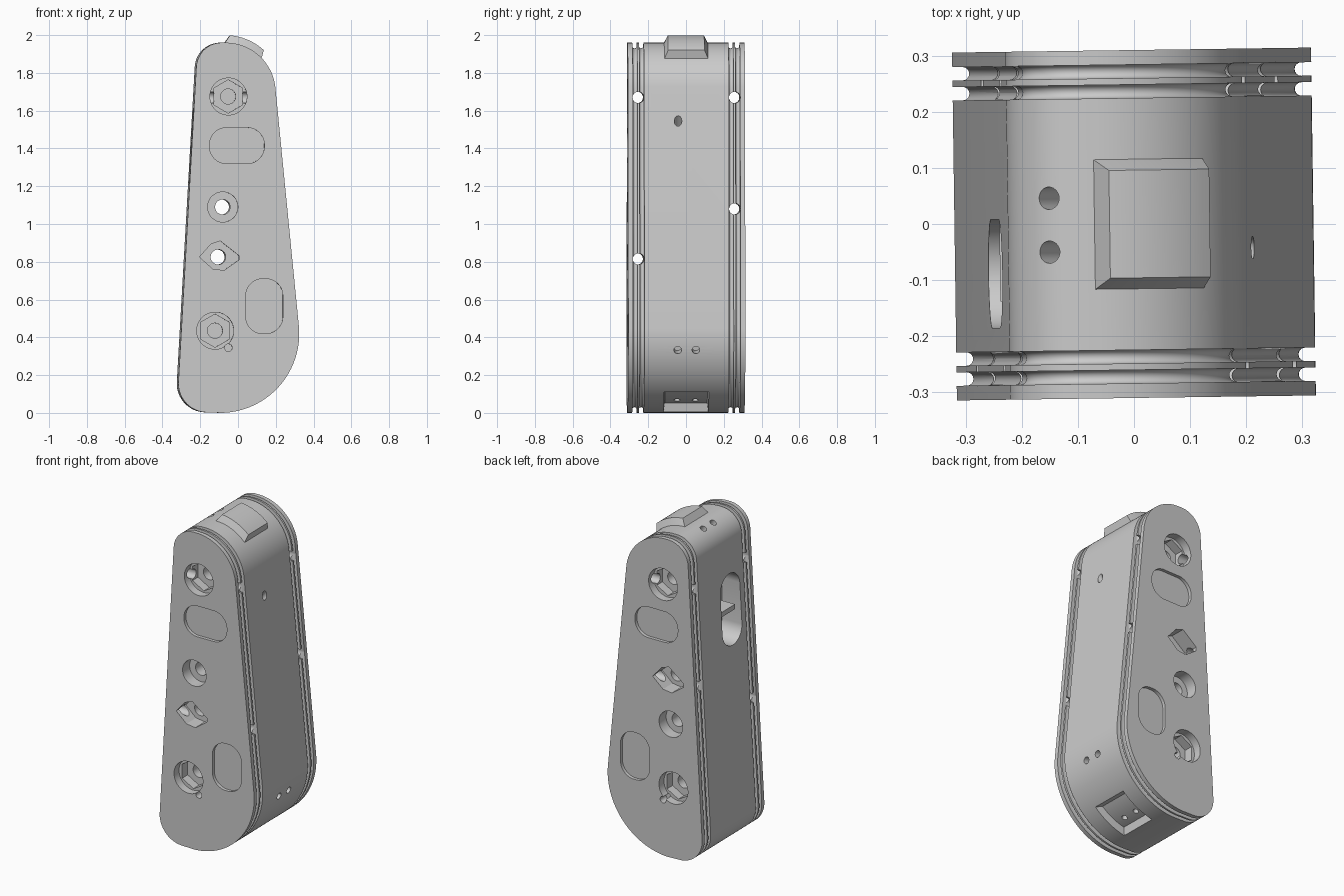
import bpy, bmesh
from math import sin, cos, pi, radians
from mathutils import Vector, Matrix

cube = bpy.data.objects.get("Cube")
if cube:
    bpy.data.objects.remove(cube)

grey = bpy.data.materials.new("plain grey")
grey.use_nodes = True
grey.diffuse_color = (0.6, 0.6, 0.6, 1)
grey.node_tree.nodes["Principled BSDF"].inputs["Base Color"].default_value = (0.6, 0.6, 0.6, 1)

TURN = Matrix.Rotation(radians(0.8), 4, "Z")


def make(name, bm):
    bmesh.ops.recalc_face_normals(bm, faces=bm.faces)
    mesh = bpy.data.meshes.new(name)
    bm.to_mesh(mesh)
    bm.free()
    mesh.materials.append(grey)
    ob = bpy.data.objects.new(name, mesh)
    bpy.context.collection.objects.link(ob)
    return ob


def bridge(name, rings):
    """Closed skin through matching rings of points."""
    bm = bmesh.new()
    rows = [[bm.verts.new(p) for p in ring] for ring in rings]
    n = len(rows[0])
    for a, b in zip(rows, rows[1:]):
        for i in range(n):
            j = (i + 1) % n
            bm.faces.new((a[i], a[j], b[j], b[i]))
    bm.faces.new(rows[0])
    bm.faces.new(rows[-1])
    return make(name, bm)


def outline(right, left, inset, n):
    """Outline wrapped round circles (x, z, radius), each half round its own set."""
    pts = []
    for i in range(n):
        t = 2 * pi * (i + 0.5) / n
        circles = right if cos(t) > 0 else left
        x, z, r = max(circles, key=lambda c: c[0] * cos(t) + c[1] * sin(t) + c[2])
        pts.append((x + (r - inset) * cos(t), z + (r - inset) * sin(t)))
    return pts


def loft(name, right, left, sections, n=32):
    return bridge(name, [[(x, y, z) for x, z in outline(right, left, d, n)] for y, d in sections])


def wedge(name, centre, wide, narrow, steps=12):
    """Curved block with sloping sides; wide and narrow are (radius, from, to, half depth)."""
    rings = []
    for i in range(steps + 1):
        ring = []
        for (r, a, b, h), sides in ((wide, (-1, 1)), (narrow, (1, -1))):
            t = radians(a + (b - a) * i / steps)
            ring += [(centre[0] + r * cos(t), s * h, centre[1] + r * sin(t)) for s in sides]
        rings.append(ring)
    return bridge(name, rings)


# Body: wrapped outline with two round grooves near each face
TOP, TOP_LEFT = (-0.07, 1.695, 0.265), (-0.09, 1.825, 0.135)
BOTTOM, BOTTOM_LEFT = (-0.1, 0.42, 0.42), (-0.167, 0.156, 0.153)


def groove(mid, r=0.012, depth=0.03):
    arc = [(mid - r * cos(pi * k / 8), depth - r + r * sin(pi * k / 8)) for k in range(9)]
    return [(mid - r, 0)] + arc + [(mid + r, 0)]


sections = [(-0.31, 0)]
for mid in (-0.272, -0.2365, 0.2365, 0.272):
    sections += groove(mid)
sections.append((0.31, 0))
body = loft("body", [TOP, BOTTOM], [TOP_LEFT, BOTTOM_LEFT], sections, 144)

cutters = []


def cut(ob):
    ob.hide_render = True
    cutters.append(ob)
    return ob


def drill(start, direction, r, length):
    circle = [(0, 0, r)]
    ob = cut(loft("drill_cutter", circle, circle, [(0, 0), (length, 0)], 24))
    turn = Vector((0, 1, 0)).rotation_difference(Vector(direction)).to_matrix().to_4x4()
    ob.data.transform(Matrix.Translation(start) @ turn)


def radial(circle, degrees, y, r, depth):
    t = radians(degrees)
    d = Vector((cos(t), 0, sin(t)))
    start = Vector((circle[0], y, circle[1])) + d * (circle[2] - depth)
    drill(start, d, r, depth + 0.1)


NUT = [(-0.1, 0), (-0.04, 0.068), (0.01, 0.085), (0.108, 0.008),
       (0.108, -0.015), (0.03, -0.07), (-0.03, -0.062)]

# Recesses in the front and back faces
for side in (-1, 1):
    def pocket(circles, depth, n=32):
        cut(loft("pocket_cutter", circles, circles, [(side * (0.31 - depth), 0), (side * 0.35, 0)], n))

    # Shallow rounded panels
    pocket([(-0.01 + s * 0.055, 1.415 + t * 0.005, 0.09) for s in (-1, 1) for t in (-1, 1)], 0.02, 48)
    pocket([(0.135 + s * 0.008, 0.565 + t * 0.055, 0.09) for s in (-1, 1) for t in (-1, 1)], 0.02, 48)
    # Stepped hexagonal sockets
    for x, z in ((-0.055, 1.675), (-0.125, 0.435)):
        pocket([(x, z, 0.098)], 0.05)
        pocket([(x, z, 0.088)], 0.105, 6)
        pocket([(x, z, 0.04)], 0.17)
    pocket([(-0.055, 0.345, 0.02)], 0.06)
    # Bolt head recess on one face, pointed nut recess on the other
    round_at, nut_at = (-0.085, 1.09), (-0.108, 0.825)
    if side > 0:
        round_at, nut_at = nut_at, round_at
    pocket([(*round_at, 0.08)], 0.07)
    cut(bridge("nut_cutter", [[(nut_at[0] - side * x, y, nut_at[1] + z) for x, z in NUT]
                              for y in (side * 0.215, side * 0.35)]))
    # Cross holes reaching the edges
    for z in (1.67, nut_at[1] - 0.01):
        drill((-0.5, side * 0.255, z), (1, 0, 0), 0.03, 1)

# Bolt holes right through
for x, z in ((-0.085, 1.09), (-0.108, 0.825)):
    drill((x, -0.5, z), (0, 1, 0), 0.04, 1)

# Small holes round the rim
for y in (-0.048, 0.048):
    radial(TOP_LEFT, 117, y, 0.02, 0.08)
    radial(BOTTOM, -12, y, 0.02, 0.08)
    radial(BOTTOM, -70, y, 0.016, 0.12)
# Slanted hole in the wide-angled side
drill((0.035, -0.045, 1.34), (0.65, 0, 0.76), 0.02, 0.45)

# Tapered pocket under the base
cut(wedge("base_pocket_cutter", BOTTOM, (0.43, -81, -47, 0.12), (0.375, -78, -51, 0.112)))

# Long opening in the narrow side
ends = [(-0.085, 1.54, 0.097), (-0.085, 1.3, 0.097)]
opening = cut(loft("opening_cutter", ends, ends, [(0.12, 0), (0.5, 0)], 48))
opening.data.transform(Matrix.Rotation(pi / 2, 4, "Z"))

for c in cutters:
    mod = body.modifiers.new("cut", "BOOLEAN")
    mod.operation, mod.solver, mod.object = "DIFFERENCE", "EXACT", c
graph = bpy.context.evaluated_depsgraph_get()
carved = bpy.data.meshes.new_from_object(body.evaluated_get(graph))
body.modifiers.clear()
body.data = carved
for c in cutters:
    bpy.data.objects.remove(c)

# Bar part way across the side opening
bar = bridge("opening_bar", [[(x, y, z) for x, z in ((-0.24, 1.4), (-0.11, 1.4), (-0.11, 1.43), (-0.24, 1.43))]
                             for y in (-0.135, 0.02)])

# Raised tapered key on top
key = wedge("top_key", TOP, (0.256, 42, 91.5, 0.12), (0.305, 47.7, 85, 0.096))

# Shared slight turn and smooth shading
bpy.ops.object.select_all(action="DESELECT")
for ob in (body, bar, key):
    ob.data.transform(TURN)
    ob.select_set(True)
bpy.context.view_layer.objects.active = body
bpy.ops.object.shade_smooth_by_angle(angle=radians(25))
